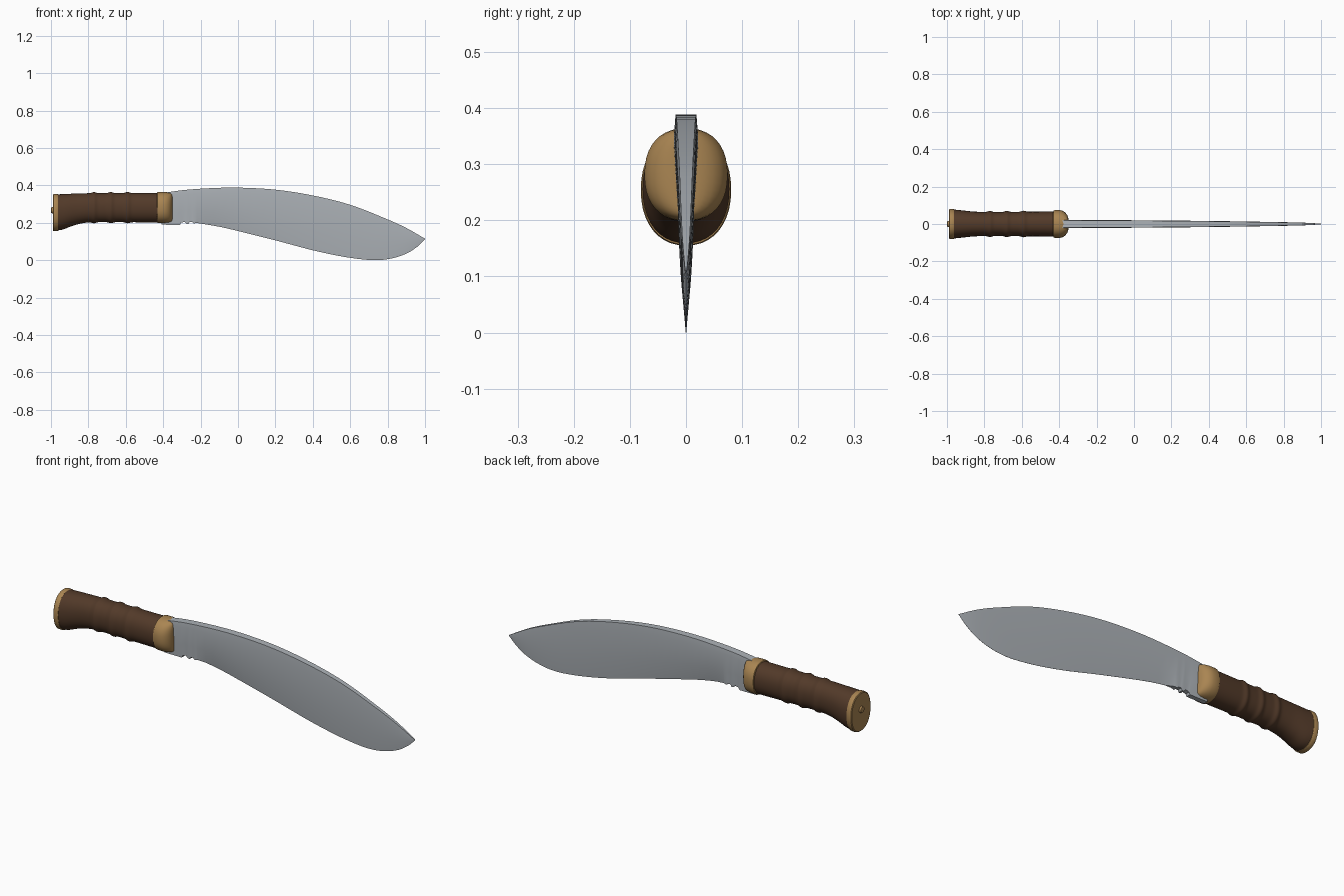
import bpy, bmesh, math

if "Cube" in bpy.data.objects:
    bpy.data.objects.remove(bpy.data.objects["Cube"])


def material(name, rgb):
    m = bpy.data.materials.new(name)
    m.diffuse_color = (*rgb, 1)
    m.use_nodes = True
    m.node_tree.nodes["Principled BSDF"].inputs["Base Color"].default_value = m.diffuse_color
    return m


STEEL = material("steel", (0.42, 0.45, 0.48))
WOOD = material("dark wood", (0.085, 0.042, 0.022))
BRASS = material("brass", (0.40, 0.235, 0.085))


def curve(points, x):
    """Smooth interpolation through (x, value) points."""
    n = len(points)

    def slope(i):
        a, b = points[max(i - 1, 0)], points[min(i + 1, n - 1)]
        return (b[1] - a[1]) / (b[0] - a[0])
    x = min(max(x, points[0][0]), points[-1][0])
    i = 0
    while i < n - 2 and x > points[i + 1][0]:
        i += 1
    (x0, y0), (x1, y1) = points[i], points[i + 1]
    d = x1 - x0
    t = (x - x0) / d
    return ((2*t**3 - 3*t**2 + 1) * y0 + (t**3 - 2*t**2 + t) * d * slope(i)
            + (3*t**2 - 2*t**3) * y1 + (t**3 - t**2) * d * slope(i + 1))


def loft(name, rings, mat, angle=30):
    """Skin a list of equal-length rings and cap both ends."""
    bm = bmesh.new()
    loops = [[bm.verts.new(p) for p in r] for r in rings]
    n = len(rings[0])
    for a, b in zip(loops, loops[1:]):
        for i in range(n):
            j = (i + 1) % n
            bm.faces.new((a[i], a[j], b[j], b[i]))
    bm.faces.new(loops[0])
    bm.faces.new(loops[-1])
    bmesh.ops.recalc_face_normals(bm, faces=bm.faces)
    me = bpy.data.meshes.new(name)
    bm.to_mesh(me)
    bm.free()
    me.materials.append(mat)
    ob = bpy.data.objects.new(name, me)
    bpy.context.collection.objects.link(ob)
    bpy.ops.object.select_all(action='DESELECT')
    ob.select_set(True)
    bpy.context.view_layer.objects.active = ob
    bpy.ops.object.shade_smooth_by_angle(angle=math.radians(angle))
    return ob


def oval(x, low, high, half, power=2.0, n=40):
    """Superellipse ring across the x axis."""
    def p(v):
        return math.copysign(abs(v) ** (2 / power), v)
    zc, hz = (low + high) / 2, (high - low) / 2
    return [(x, half * p(math.cos(2*math.pi*i/n)), zc + hz * p(math.sin(2*math.pi*i/n)))
            for i in range(n)]


# Blade: spine, cutting edge and thickness profiles
SPINE = [(-.41, .358), (-.3, .374), (-.15, .385), (0, .388), (.2, .377), (.4, .346),
         (.6, .296), (.8, .218), (.9, .172), (1, .115)]
EDGE = [(-.22, .199), (-.1, .179), (0, .156), (.2, .106), (.4, .053), (.55, .021),
        (.66, .005), (.74, .0), (.82, .009), (.9, .035), (.96, .073), (1, .111)]
THICK = [(-.41, .021), (0, .019), (.4, .0155), (.7, .011), (.9, .007), (1, .002)]
# flat heel with the two small notches
HEEL = [(-.41, .19), (-.36, .189), (-.31, .189), (-.305, .2), (-.285, .205), (-.277, .195),
        (-.265, .193), (-.26, .204), (-.245, .204), (-.237, .196), (-.225, .199)]
columns = HEEL + [(x, curve(EDGE, x)) for x in
                  [-.22 + 1.22 * math.sin(math.pi / 2 * i / 44) for i in range(45)]]
rings = []
for x, low in columns:
    high, w = curve(SPINE, x), curve(THICK, x)
    h = high - low
    edge = max(.0004, min(.012, (-.19 - x) * .3))
    right = [(w * .95, high), (w * 1.05, high - h * .14),
             (w * .8, low + h * .36), (edge, low)]
    rings.append([(x, y, z) for y, z in right] + [(x, -y, z) for y, z in reversed(right)])
loft("blade", rings, STEEL, 25)

# Handle: oval grip with flared butt and three raised rings
LOW = [(-.98, .158), (-.94, .163), (-.89, .182), (-.84, .196), (-.78, .203), (-.42, .202)]
HIGH = [(-.98, .351), (-.9, .355), (-.8, .358), (-.42, .359)]
HALF = [(-.98, .079), (-.92, .073), (-.85, .066), (-.75, .064), (-.42, .067)]
rings = []
for i in range(91):
    x = -.975 + .55 * i / 90
    b = sum(.006 * math.exp(-((x - c) / .014) ** 2) for c in (-.77, -.68, -.59))
    rings.append(oval(x, curve(LOW, x) - b, curve(HIGH, x) + b, curve(HALF, x) + b, 2.2))
loft("grip", rings, WOOD)

# Bolster: rounded brass collar where the blade enters
loft("bolster", [oval(x, .199 + d, .364 - d * .6, y, 2.3) for x, y, d in
                 [(-.432, .066, .005), (-.43, .072, .001), (-.425, .074, 0), (-.395, .074, 0),
                  (-.38, .070, .001), (-.367, .061, .003), (-.357, .048, .006),
                  (-.352, .034, .011), (-.35, .022, .016)]], BRASS, 40)

# Butt plate and tang nut
loft("butt_plate", [oval(x, .155 + d, .354 - d, .0805 - d, 2.2) for x, d in
                    [(-.99, .005), (-.987, .001), (-.983, 0), (-.967, 0), (-.962, .002)]], BRASS)
loft("tang_nut", [oval(x, .267 - r, .267 + r, r, 2, 20) for x, r in
                  [(-1, .009), (-.998, .015), (-.985, .018)]], BRASS)
